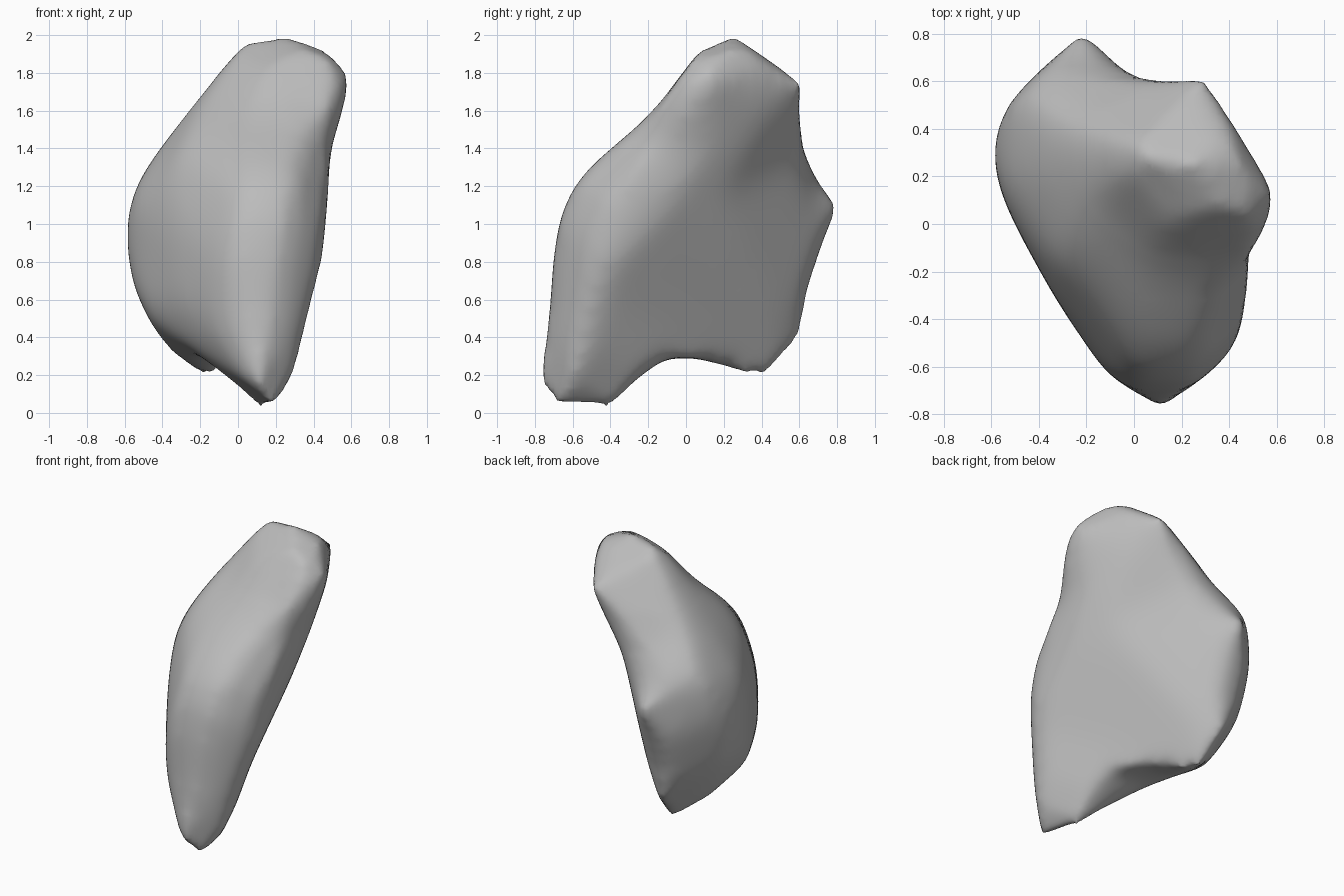
import bpy
import bmesh
from mathutils import Vector

default_cube = bpy.data.objects.get("Cube")
if default_cube:
    bpy.data.objects.remove(default_cube, do_unlink=True)

# Outlines of the stone, measured from its middle
front_outline = [
    (4, -102), (16, -102), (25, -93), (33, -75), (38, -50), (46, -18), (48, 15), (50, 42),
    (58, 65), (59, 76), (57, 87), (51, 94), (28, 101), (17, 101), (6, 98), (-6, 85),
    (-40, 40), (-52, 22), (-58, 5), (-59, -10), (-55, -32), (-45, -53), (-33, -75),
    (-25, -85), (-21, -85), (-15, -78), (-3, -92)]
side_outline = [
    (-81, -87), (-62, -101), (-48, -102), (-37, -93), (-27, -83), (-11, -71), (7, -71),
    (25, -77), (36, -84), (44, -85), (61, -67), (64, -38), (70, -20), (81, 10), (69, 23),
    (61, 42), (63, 55), (62, 75), (52, 81), (38, 95), (28, 101), (20, 101), (10, 96),
    (-14, 62), (-25, 51), (-50, 30), (-60, 17), (-66, 3), (-69, -15), (-73, -60)]
top_outline = [
    (15, -81), (-15, -59), (-31, -33), (-48, -2), (-55, 13), (-59, 28), (-57, 40),
    (-51, 54), (-41, 67), (-28, 82), (-19, 79), (-6, 66), (2, 62), (20, 64), (30, 63),
    (40, 48), (50, 32), (59, 14), (58, 3), (48, -13), (48, -42), (41, -55), (33, -65)]
edge_outline = [
    (-23, -111), (-10, -99), (-1, -81), (8, -56), (32, -5), (44, 24), (55, 56), (58, 78),
    (41, 89), (29, 94), (19, 93), (8, 83), (-20, 51), (-32, 35), (-38, 21), (-42, -6),
    (-44, -59), (-41, -84), (-33, -104)]
rear_edge_outline = [
    (-4, -93), (-15, -81), (-23, -56), (-33, -11), (-39, 16), (-53, 45), (-58, 59),
    (-56, 74), (-50, 86), (-34, 89), (-23, 84), (-11, 76), (5, 57), (21, 45), (32, 33),
    (40, 10), (44, -11), (43, -37), (36, -56), (19, -69), (4, -87)]
broad_outline = [
    (-60, -98), (-45, -103), (-38, -102), (-22, -90), (-12, -79), (7, -70), (43, -63),
    (62, -35), (71, 0), (70, 30), (49, 53), (22, 92), (0, 102), (-16, 102), (-30, 92),
    (-39, 80), (-45, 44), (-60, 10), (-65, -11), (-64, -65)]

# Crisp places: shoulder ridge, feet, rear peak and notch, hollow between the feet
crisp_points = [
    (55, 10, 85), (50, -10, 60), (47, -30, 35), (43, -50, 20),
    (15, -78, -86), (12, -55, -100), (-23, 42, -83), (-29, 62, -62),
    (-27, 80, 10), (-8, 62, 42), (29, 62, 74), (0, 0, -72)]

middle = Vector((0, 0, 1))
inner_direction = Vector((0.93, 0.41, -0.33)).normalized()


def make_prism(name, outline, toward, unit=0.01):
    """Extrude an outline right through the stone along one direction."""
    toward = Vector(toward).normalized()
    vertical = Vector((0, 0, 1)) if abs(toward.z) < 0.9 else Vector((0, 1, 0))
    across = vertical.cross(toward).normalized()
    upward = toward.cross(across)
    bm = bmesh.new()
    ring = [bm.verts.new(middle + (across * a + upward * b) * unit - toward * 2)
            for a, b in outline]
    cap = bm.faces.new(ring)
    extruded = bmesh.ops.extrude_face_region(bm, geom=[cap])
    moved = [item for item in extruded["geom"] if isinstance(item, bmesh.types.BMVert)]
    bmesh.ops.translate(bm, verts=moved, vec=toward * 4)
    bmesh.ops.recalc_face_normals(bm, faces=bm.faces[:])
    mesh = bpy.data.meshes.new(name)
    bm.to_mesh(mesh)
    bm.free()
    prism = bpy.data.objects.new(name, mesh)
    bpy.context.collection.objects.link(prism)
    return prism


def add_smooth(name, iterations, group=""):
    smooth = stone.modifiers.new(name, "SMOOTH")
    smooth.factor = 0.5
    smooth.iterations = iterations
    smooth.vertex_group = group


def apply_modifiers():
    for modifier in list(stone.modifiers):
        bpy.ops.object.modifier_apply(modifier=modifier.name)


def clamp(value):
    return max(0.0, min(1.0, value))


# Stone body, carved out by the crossing prisms
stone = make_prism("stone", side_outline, (1, 0, 0))
slanted_unit = 0.0103
cutters = [
    make_prism("front_cutter", front_outline, (0, -1, 0)),
    make_prism("top_cutter", top_outline, (0, 0, 1)),
    make_prism("edge_cutter", edge_outline, (0.52, -0.74, 0.42), slanted_unit),
    make_prism("rear_edge_cutter", rear_edge_outline, (-0.54, 0.77, 0.34), slanted_unit),
    make_prism("broad_cutter", broad_outline, (0.64, 0.64, -0.42), slanted_unit),
]
for cutter in cutters:
    cutter.hide_render = True
    carve = stone.modifiers.new("carve", "BOOLEAN")
    carve.operation = "INTERSECT"
    carve.solver = "EXACT"
    carve.object = cutter

# Even out the surface and wear every corner slightly
remesh = stone.modifiers.new("even_surface", "REMESH")
remesh.mode = "VOXEL"
remesh.voxel_size = 0.03
add_smooth("worn_corners", 6)

bpy.ops.object.select_all(action="DESELECT")
bpy.context.view_layer.objects.active = stone
stone.select_set(True)
apply_modifiers()
for cutter in cutters:
    bpy.data.objects.remove(cutter, do_unlink=True)

# Broad faces wear smooth, away from the crisp places, the head and the feet
broad_faces = stone.vertex_groups.new(name="broad_faces")
outer_dome = stone.vertex_groups.new(name="outer_dome")
pins = [middle + Vector(point) / 100 for point in crisp_points]
for v in stone.data.vertices:
    nearest = min((v.co - pin).length for pin in pins)
    below_head = clamp((1.9 - v.co.z) / 0.3)
    above_feet = clamp((v.co.z - 0.1) / 0.3)
    wear = clamp((nearest - 0.04) / 0.2) * below_head * above_feet
    broad_faces.add([v.index], wear, "REPLACE")
    outer_dome.add([v.index], wear * clamp(0.5 - v.normal.dot(inner_direction)), "REPLACE")

add_smooth("worn_faces", 70, "broad_faces")
fullness = stone.modifiers.new("full_dome", "DISPLACE")
fullness.strength = 0.012
fullness.mid_level = 0
fullness.vertex_group = "outer_dome"
add_smooth("final_polish", 3)
apply_modifiers()

# Plain grey colour
grey = bpy.data.materials.new("stone_grey")
grey.use_nodes = True
colour = (0.5, 0.5, 0.5, 1)
grey.diffuse_color = colour
shader = next(n for n in grey.node_tree.nodes if n.type == "BSDF_PRINCIPLED")
shader.inputs["Base Color"].default_value = colour
stone.data.materials.clear()
stone.data.materials.append(grey)
bpy.ops.object.shade_smooth()
